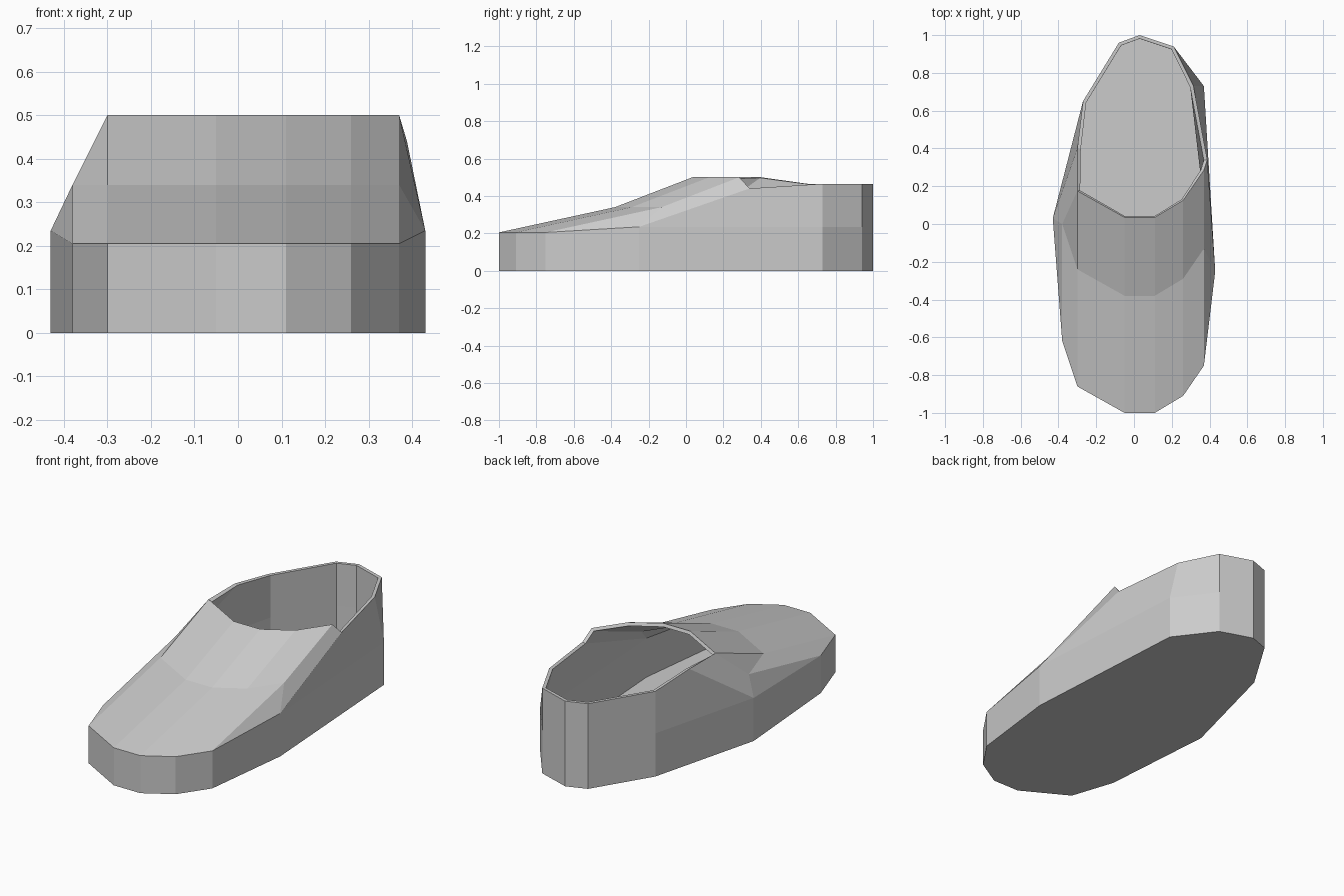
import bpy, bmesh

if "Cube" in bpy.data.objects:
    bpy.data.objects.remove(bpy.data.objects["Cube"])

# Sole outline, counter-clockwise from the left side of the toe
OUTLINE = [(-.38, -.62), (-.30, -.86), (-.05, -1), (.11, -1), (.26, -.91), (.37, -.75),
           (.43, -.25), (.37, .73), (.21, .94), (.03, 1), (-.08, .96), (-.27, .65), (-.43, .03)]
N = len(OUTLINE)
TOE = 6  # first six columns carry the toe cap

bm = bmesh.new()


def v(x, y, z):
    return bm.verts.new((x, y, z))


def face(*verts):
    bm.faces.new(verts)


# Sole and upright side walls
base = [v(x, y, 0) for x, y in OUTLINE]
wall = [v(x, y, .205 if i < TOE else .235) for i, (x, y) in enumerate(OUTLINE)]
face(*reversed(base))
for i in range(N):
    j = (i + 1) % N
    face(base[i], base[j], wall[j], wall[i])

# Toe cap: the toe edge swept back and up in two steps
mid = [v(x, y + .62, .34) for x, y in OUTLINE[:TOE]]
tongue = [v(x, y + 1.035, .5) for x, y in OUTLINE[1:TOE]]
tongue.insert(0, tongue[0])
for i in range(TOE - 1):
    face(wall[i], wall[i + 1], mid[i + 1], mid[i])
    if i == 0:
        face(mid[0], mid[1], tongue[1])
    else:
        face(mid[i], mid[i + 1], tongue[i + 1], tongue[i])

# Heel collar
rim = {i: v(*OUTLINE[i], .465) for i in range(8, 12)}
rim[7] = v(.315, .73, .465)
for i in range(7, 11):
    face(wall[i], wall[i + 1], rim[i + 1], rim[i])

# Right upper panel, dipping behind the tongue
dip = v(.388, .34, .44)
face(wall[5], wall[6], mid[5])
face(wall[6], dip, tongue[5], mid[5])
face(wall[6], wall[7], rim[7], dip)

# Left upper panel
peak = v(-.30, .40, .5)
face(wall[11], wall[12], peak, rim[11])
face(wall[12], mid[0], tongue[1], peak)
face(wall[12], wall[0], mid[0])

mesh = bpy.data.meshes.new("shoe_shell")
bm.to_mesh(mesh)
bm.free()
shoe = bpy.data.objects.new("shoe_shell", mesh)
bpy.context.collection.objects.link(shoe)

# Material thickness, inward
solid = shoe.modifiers.new("thickness", 'SOLIDIFY')
solid.thickness = .018
solid.offset = -1
solid.use_even_offset = True
